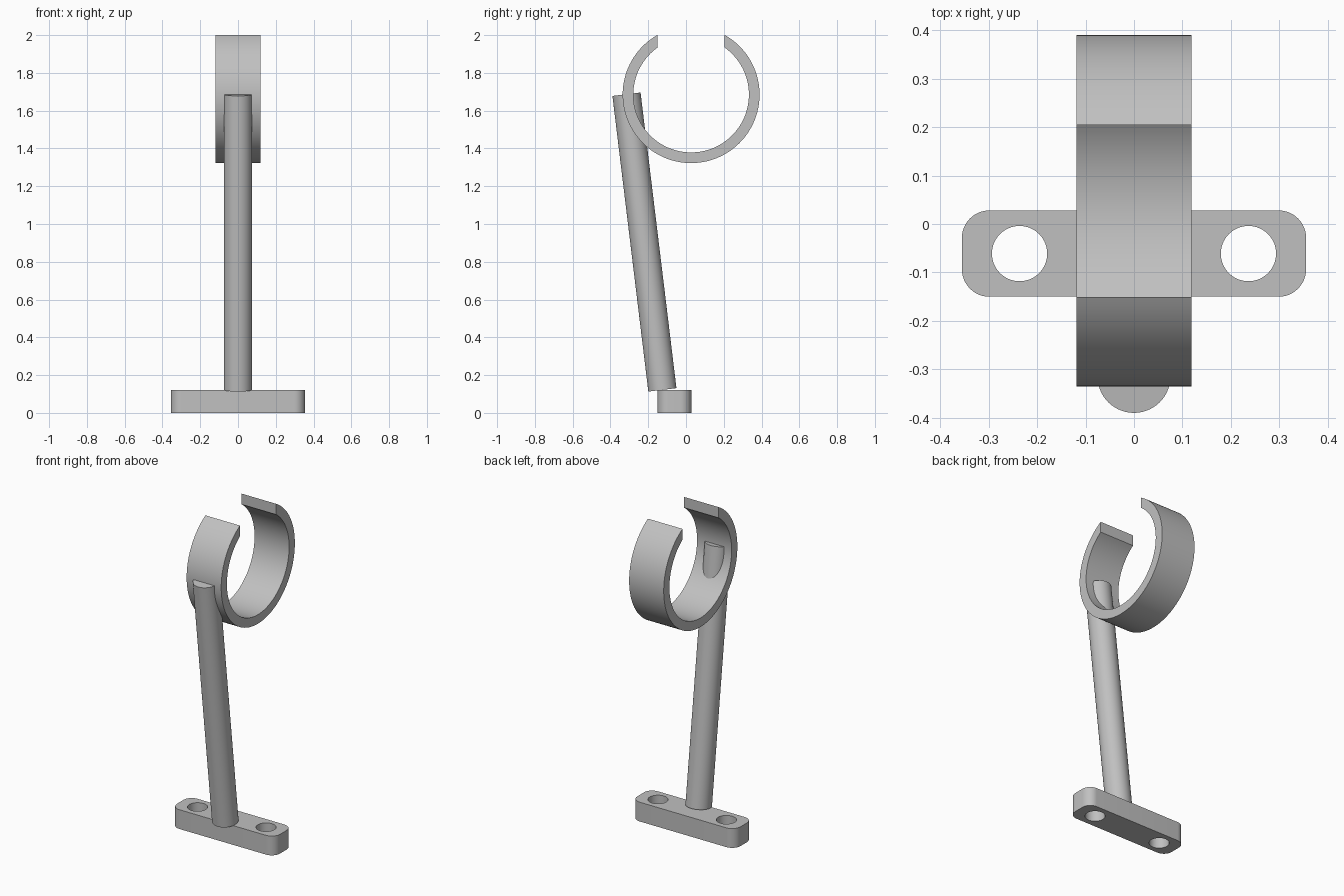
import bpy, bmesh
from math import sin, cos, asin, pi
from mathutils import Vector

cube = bpy.data.objects.get("Cube")
if cube:
    bpy.data.objects.remove(cube, do_unlink=True)

grey = bpy.data.materials.new("plain grey")
grey.use_nodes = True
colour = (0.53, 0.53, 0.53, 1)
grey.diffuse_color = colour
grey.node_tree.nodes["Principled BSDF"].inputs["Base Color"].default_value = colour


def smooth(obj):
    bpy.ops.object.select_all(action='DESELECT')
    obj.select_set(True)
    bpy.context.view_layer.objects.active = obj
    bpy.ops.object.shade_smooth_by_angle(angle=pi / 6)


def make_object(name, bm):
    bmesh.ops.recalc_face_normals(bm, faces=bm.faces)
    mesh = bpy.data.meshes.new(name)
    bm.to_mesh(mesh)
    bm.free()
    obj = bpy.data.objects.new(name, mesh)
    bpy.context.collection.objects.link(obj)
    mesh.materials.append(grey)
    return obj


def rod(name, start, end, radius):
    start, end = Vector(start), Vector(end)
    axis = end - start
    bpy.ops.mesh.primitive_cylinder_add(
        vertices=64, radius=radius, depth=axis.length, location=(start + end) / 2,
        rotation=axis.to_track_quat('Z', 'Y').to_euler())
    obj = bpy.context.object
    obj.name = name
    obj.data.materials.append(grey)
    return obj


# Mounting plate with rounded corners
plate_y = -0.061
bm = bmesh.new()
bmesh.ops.create_cube(bm, size=1)
bmesh.ops.scale(bm, vec=(0.71, 0.178, 0.12), verts=bm.verts)
bmesh.ops.translate(bm, vec=(0, plate_y, 0.06), verts=bm.verts)
upright = [e for e in bm.edges if abs(e.verts[0].co.z - e.verts[1].co.z) > 0.1]
bmesh.ops.bevel(bm, geom=upright, offset=0.057, segments=12, profile=0.5, affect='EDGES')
plate = make_object("mounting_plate", bm)

# Screw holes through the plate
for side, x in (("left", 0.236), ("right", -0.236)):
    cutter = rod(side + "_hole_cutter", (x, plate_y, -0.1), (x, plate_y, 0.3), 0.057)
    cutter.hide_render = True
    cutter.hide_set(True)
    hole = plate.modifiers.new(side + "_hole", 'BOOLEAN')
    hole.operation = 'DIFFERENCE'
    hole.object = cutter
    hole.solver = 'EXACT'
bpy.context.view_layer.update()
cut_mesh = bpy.data.meshes.new_from_object(
    plate.evaluated_get(bpy.context.evaluated_depsgraph_get()))
plate.modifiers.clear()
plate.data = cut_mesh
for side in ("left", "right"):
    bpy.data.objects.remove(bpy.data.objects[side + "_hole_cutter"], do_unlink=True)
smooth(plate)

# Leaning post
smooth(rod("post", (0, -0.125, 0.122), (0, -0.315, 1.687), 0.075))

# Open ring holder, its ends cut upright
centre_y, centre_z, half_gap, half_width = 0.027, 1.685, 0.1775, 0.119
steps = 96
bm = bmesh.new()
rows = []
for i in range(steps + 1):
    row = []
    for radius, x in ((0.3625, -half_width), (0.3625, half_width),
                      (0.306, half_width), (0.306, -half_width)):
        gap = asin(half_gap / radius)
        a = gap + (2 * pi - 2 * gap) * i / steps
        row.append(bm.verts.new((x, centre_y + radius * sin(a), centre_z + radius * cos(a))))
    rows.append(row)
for a, b in zip(rows, rows[1:]):
    for k in range(4):
        n = (k + 1) % 4
        bm.faces.new((a[k], a[n], b[n], b[k]))
bm.faces.new(rows[0])
bm.faces.new(rows[-1])
smooth(make_object("ring_holder", bm))
